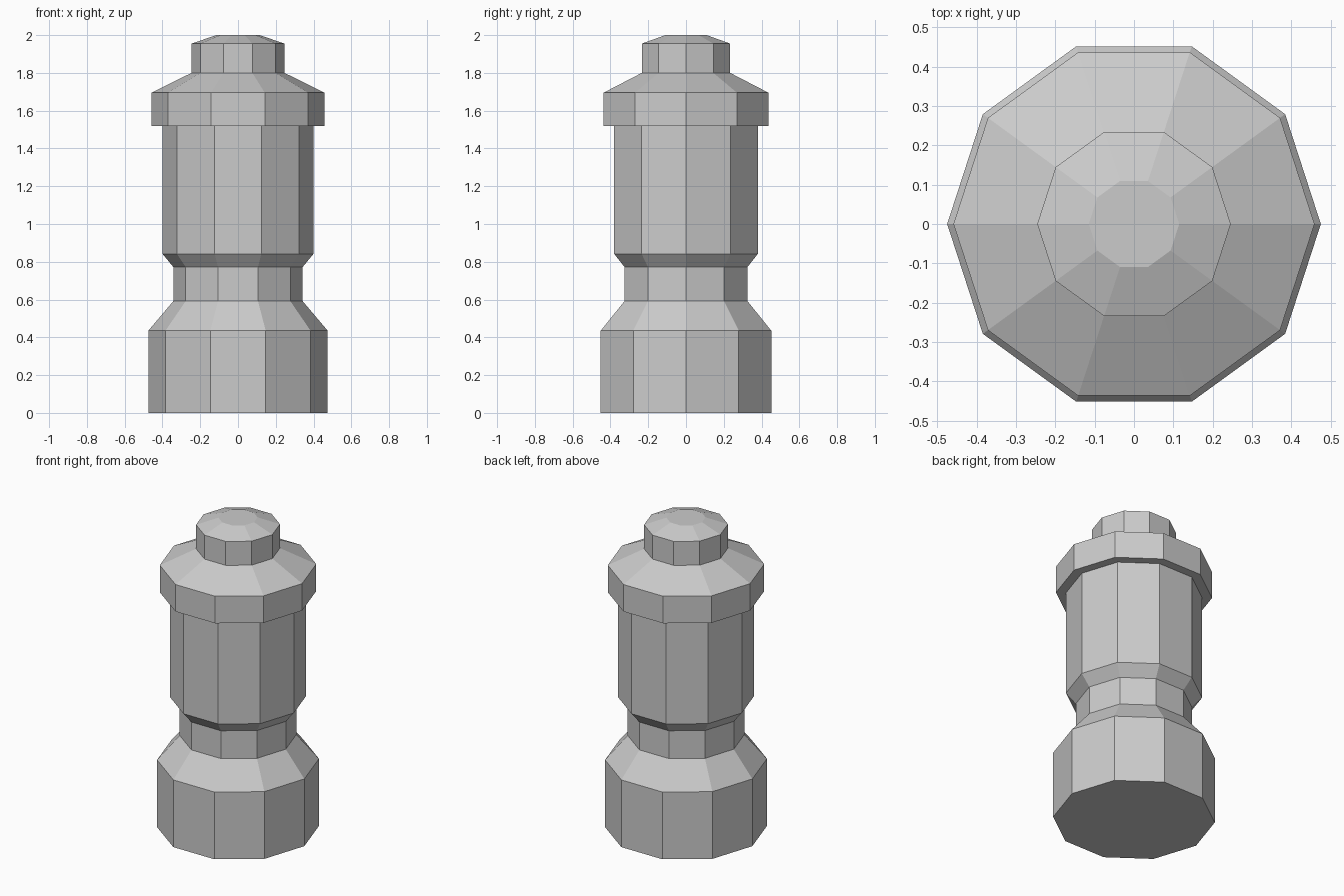
import bpy, bmesh
from math import cos, sin, tau

if "Cube" in bpy.data.objects:
    bpy.data.objects.remove(bpy.data.objects["Cube"])

SIDES = 10


def lathe(name, profile):
    """Revolve (radius, z) points into a closed, flat-shaded ten-sided solid."""
    bm = bmesh.new()
    rings = [[bm.verts.new((r * cos(tau * i / SIDES), r * sin(tau * i / SIDES), z))
              for i in range(SIDES)] for r, z in profile]
    for low, high in zip(rings, rings[1:]):
        for i in range(SIDES):
            j = (i + 1) % SIDES
            bm.faces.new((low[i], low[j], high[j], high[i]))
    bm.faces.new(rings[0][::-1])
    bm.faces.new(rings[-1])
    bmesh.ops.recalc_face_normals(bm, faces=bm.faces)
    mesh = bpy.data.meshes.new(name)
    bm.to_mesh(mesh)
    bm.free()
    obj = bpy.data.objects.new(name, mesh)
    bpy.context.collection.objects.link(obj)
    return obj


# One continuous turned body, from the foot to the cap
lathe("turned_canister", [
    (0.475, 0.0), (0.475, 0.435),    # base
    (0.342, 0.592), (0.342, 0.772),  # shoulder and neck
    (0.40, 0.842), (0.40, 1.52),     # flare and barrel
    (0.459, 1.52), (0.459, 1.695),   # overhanging collar
    (0.246, 1.80), (0.246, 1.955),   # sloped lid and knob
    (0.115, 2.0),                    # bevelled cap
])
